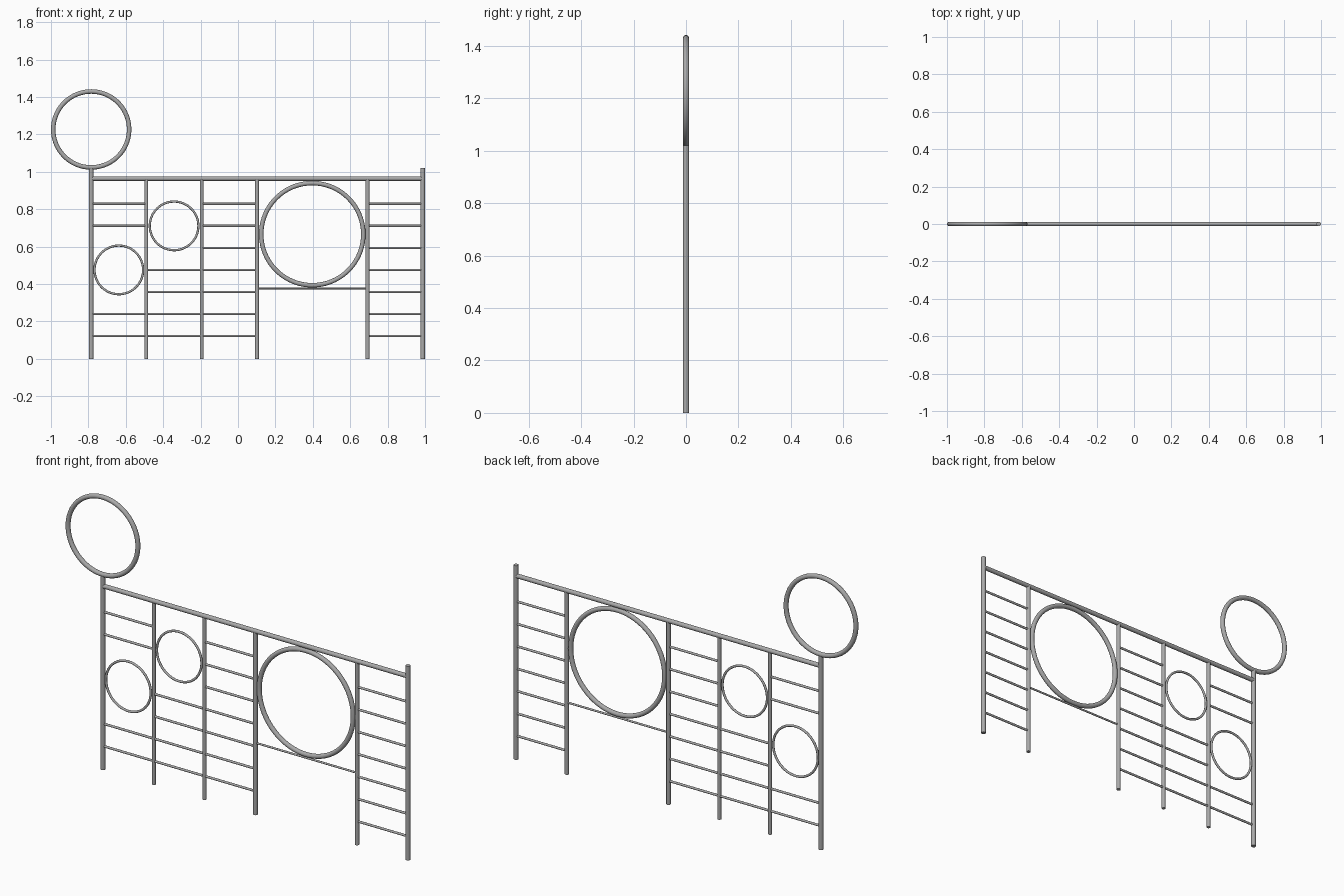
import bpy
import math
from mathutils import Vector

cube = bpy.data.objects.get("Cube")
if cube:
    bpy.data.objects.remove(cube, do_unlink=True)

steel = bpy.data.materials.new("grey steel")
steel.use_nodes = True
steel.diffuse_color = (0.4, 0.4, 0.4, 1)
steel.node_tree.nodes["Principled BSDF"].inputs["Base Color"].default_value = (0.4, 0.4, 0.4, 1)


def finish(name):
    ob = bpy.context.object
    ob.name = name
    ob.data.materials.append(steel)
    bpy.ops.object.shade_smooth_by_angle(angle=math.radians(40))


def tube(name, start, end, radius):
    """Round bar between two (x, z) points in the frame plane."""
    a, b = Vector((start[0], 0, start[1])), Vector((end[0], 0, end[1]))
    bpy.ops.mesh.primitive_cylinder_add(
        vertices=24, radius=radius, depth=(b - a).length, location=(a + b) / 2,
        rotation=(b - a).to_track_quat('Z', 'Y').to_euler())
    finish(name)


def ring(name, x, z, outer, radius):
    """Upright hoop facing the front."""
    bpy.ops.mesh.primitive_torus_add(
        major_segments=96, minor_segments=20, major_radius=outer - radius,
        minor_radius=radius, location=(x, 0, z), rotation=(math.pi / 2, 0, 0))
    finish(name)


# Bay grid
left, bay, pitch = -0.785, 0.2955, 0.1177
rail_z = 0.963


def post_x(i):
    return left + bay * i


def rung_z(level):
    return 0.122 + pitch * level


# Upright posts: tall at both ends, the rest stop under the top rail
tube("right_end_post", (post_x(0), 0), (post_x(0), 1.018), 0.012)
tube("left_end_post", (post_x(6), 0), (post_x(6), 1.02), 0.012)
for i in (1, 2, 3, 5):
    tube("inner_post", (post_x(i), 0), (post_x(i), rail_z), 0.0095 if i < 3 else 0.011)

# Rails
tube("top_rail", (post_x(0), rail_z), (post_x(6), rail_z), 0.0115)
tube("hoop_support_rail", (post_x(3), 0.376), (post_x(5), 0.376), 0.005)

# Ladder rungs, by bay and level
rungs = {0: (0, 1, 5, 6), 1: (0, 1, 2, 3), 2: range(7), 5: range(7)}
for i, levels in rungs.items():
    for level in levels:
        z = rung_z(level)
        tube("rung", (post_x(i), z), (post_x(i + 1), z), 0.006)

# Hoops
ring("top_hoop", post_x(0), 1.226, 0.215, 0.012)
ring("large_hoop", post_x(4), 0.666, 0.285, 0.012)
ring("small_hoop_low", post_x(0.5), rung_z(3), 0.136, 0.006)
ring("small_hoop_high", post_x(1.5), rung_z(5), 0.136, 0.006)
